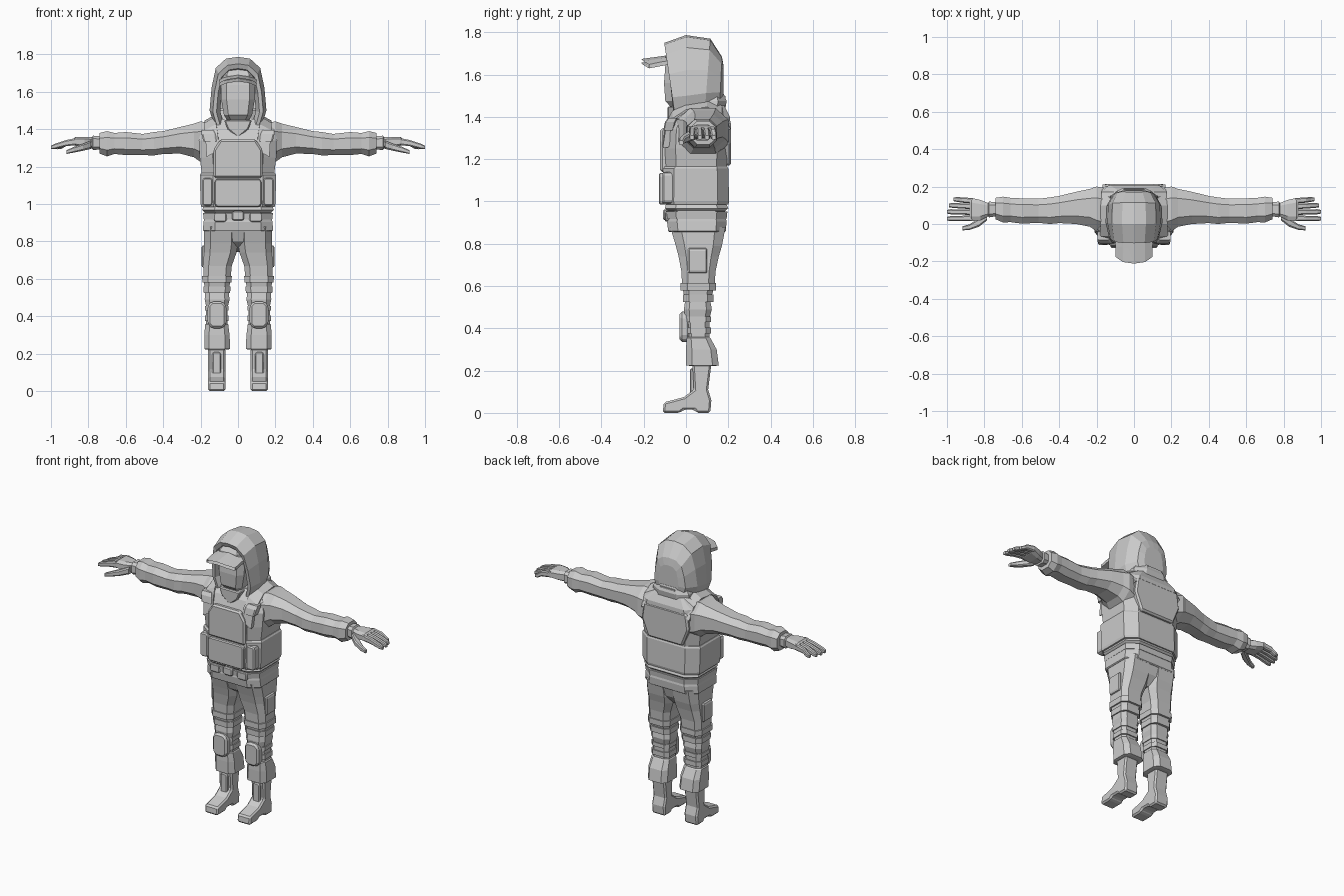
import bpy, bmesh
from mathutils import Vector


def finish(name, bm, mirror, bevel=0):
    bmesh.ops.recalc_face_normals(bm, faces=bm.faces)
    me = bpy.data.meshes.new(name)
    bm.to_mesh(me)
    bm.free()
    ob = bpy.data.objects.new(name, me)
    bpy.context.collection.objects.link(ob)
    if bevel:
        m = ob.modifiers.new("bevel", 'BEVEL')
        m.width, m.segments, m.limit_method = bevel, 1, 'ANGLE'
    if mirror:
        ob.modifiers.new("mirror", 'MIRROR')
    return ob


def place(axis, t, a, b):
    return {'x': (t, a, b), 'y': (a, t, b), 'z': (a, b, t)}[axis]


def skin(bm, rows, closed=True):
    n = len(rows[0])
    for r, s in zip(rows, rows[1:]):
        for i in range(n if closed else n - 1):
            j = (i + 1) % n
            bm.faces.new((r[i], r[j], s[j], s[i]))


def loft(name, rings, axis='z', c=0.6, mirror=False):
    """Chamfered-rectangle rings (t, a0, a1, b0, b1) joined along an axis."""
    bm = bmesh.new()
    rows = []
    for t, a0, a1, b0, b1 in rings:
        ca, cb, ha, hb = (a0 + a1) / 2, (b0 + b1) / 2, (a1 - a0) / 2, (b1 - b0) / 2
        rows.append([bm.verts.new(place(axis, t, ca + u * ha, cb + v * hb)) for u, v in
                     ((1, -c), (1, c), (c, 1), (-c, 1), (-1, c), (-1, -c), (-c, -1), (c, -1))])
    skin(bm, rows)
    bm.faces.new(rows[0])
    bm.faces.new(rows[-1])
    return finish(name, bm, mirror)


def prism(name, pts, axis, t0, t1, mirror=False, bevel=0.006):
    """Flat outline extruded along an axis."""
    bm = bmesh.new()
    rows = [[bm.verts.new(place(axis, t, a, b)) for a, b in pts] for t in (t0, t1)]
    skin(bm, rows)
    bm.faces.new(rows[0])
    bm.faces.new(rows[1])
    return finish(name, bm, mirror, bevel)


def plate(x0, x1, z0, z1, k):
    return [(x0, z0 + k), (x0 + k, z0), (x1 - k, z0), (x1, z0 + k),
            (x1, z1 - k), (x1 - k, z1), (x0 + k, z1), (x0, z1 - k)]


# Boots
prism("boot", [(-.11, 0), (-.03, 0), (-.01, .015), (.04, .015), (.05, 0), (.115, 0),
               (.12, .06), (.105, .11), (.12, .23), (.03, .23), (.037, .11),
               (-.01, .075), (-.065, .06), (-.105, .05)], 'x', .068, .16, True, .012)
prism("boot_tongue", plate(.09, .138, .08, .21, .01), 'y', .018, .05, True)

# Trouser legs, straps and knee pads
loft("trouser_leg", [(.222, .055, .17, .02, .14), (.225, .042, .18, 0, .155), (.30, .045, .18, 0, .145),
                     (.355, .052, .176, .003, .115), (.36, .056, .17, .008, .11), (.45, .055, .17, -.005, .112),
                     (.49, .045, .178, -.01, .122), (.53, .05, .176, -.004, .115), (.60, .04, .184, -.018, .135),
                     (.67, .033, .186, -.022, .14), (.74, .008, .182, -.035, .155),
                     (.79, .0, .182, -.048, .17), (.88, .0, .18, -.075, .187)], c=.62, mirror=True)
loft("pelvis", [(.745, -.02, .02, .03, .12), (.80, -.09, .09, -.045, .165), (.88, -.17, .17, -.077, .188)])
for z, x0, x1, y0, y1 in ((.595, .035, .19, -.025, .142), (.54, .042, .183, -.014, .13)):
    loft("thigh_strap", [(z - .015, x0, x1, y0, y1), (z + .02, x0 - .002, x1 + .002, y0, y1)], c=.62, mirror=True)
loft("knee_strap", [(.375, .05, .176, -.002, .118), (.405, .05, .176, -.002, .118)], c=.62, mirror=True)
loft("upper_knee_strap", [(.43, .05, .176, -.006, .118), (.455, .05, .176, -.006, .118)], c=.62, mirror=True)
prism("knee_pad", plate(.062, .162, .335, .48, .022), 'y', -.03, .02, True, .012)
prism("thigh_pocket", plate(.165, .196, .66, .78, .008), 'y', .01, .10, True)

# Jacket body
loft("torso", [(.95, -.18, .18, -.085, .185), (1.15, -.192, .192, -.095, .192), (1.25, -.205, .205, -.1, .198),
               (1.34, -.21, .21, -.098, .212), (1.40, -.195, .195, -.075, .208),
               (1.455, -.13, .13, -.03, .18)], c=.66)
loft("jacket_hem", [(.855, -.182, .182, -.08, .183), (.86, -.188, .188, -.084, .188),
                    (.905, -.184, .184, -.09, .192), (.96, -.175, .175, -.08, .18)], c=.66)
loft("belt", [(.918, -.183, .183, -.094, .192), (.952, -.187, .187, -.098, .196)], c=.66)
loft("jacket_roll", [(.955, -.178, .178, -.085, .185), (.968, -.192, .192, -.1, .2),
                     (.985, -.185, .185, -.095, .192)], c=.66)
prism("belt_buckle", plate(-.033, .033, .912, .962, .008), 'y', -.108, -.08)
prism("belt_pouch", plate(.06, .13, .905, .955, .008), 'y', -.1, -.06, True)

# Vest: wrap, plates, pouches and shoulder straps
loft("vest_wrap", [(.985, -.196, .196, -.108, .2), (1.0, -.2, .2, -.112, .204),
                   (1.155, -.204, .204, -.108, .2), (1.165, -.198, .198, -.1, .196)], c=.66)
prism("lower_front_plate", plate(-.125, .125, .985, 1.135, .012), 'y', -.128, -.07)
prism("chest_plate", [(-.13, 1.14), (.13, 1.14), (.13, 1.29), (.095, 1.345), (-.095, 1.345), (-.13, 1.29)],
      'y', -.122, -.06, bevel=.01)
prism("side_pouch", plate(.135, .192, .99, 1.14, .01), 'y', -.112, -.04, True, .012)
prism("back_plate", [(-.12, 1.17), (.12, 1.17), (.165, 1.28), (.15, 1.38), (-.15, 1.38), (-.165, 1.28)],
      'y', .15, .214, bevel=.01)
bm = bmesh.new()
rows = []
for x, y, z in ((.135, -.11, 1.27), (.14, -.098, 1.35), (.15, -.065, 1.41), (.145, .0, 1.452),
                (.145, .1, 1.465), (.14, .17, 1.435), (.135, .21, 1.36)):
    p = Vector((x, y, z))
    inward = (Vector((.12, .06, 1.30)) - p).normalized() * .03
    w = Vector((.033, 0, -.018))
    rows.append([bm.verts.new(q) for q in (p - w, p + w, p + w + inward, p - w + inward)])
skin(bm, rows)
bm.faces.new(rows[0])
bm.faces.new(rows[-1])
finish("shoulder_strap", bm, True)
loft("strap_buckle", [(1.335, .115, .185, -.108, -.06), (1.375, .12, .195, -.1, -.05),
                      (1.395, .13, .195, -.085, -.04)], c=.8, mirror=True)

# Sleeves
loft("sleeve", [(.14, -.06, .19, 1.20, 1.43), (.20, -.04, .20, 1.225, 1.442), (.235, -.015, .188, 1.25, 1.43),
                (.31, .0, .172, 1.27, 1.412), (.40, .005, .15, 1.268, 1.39), (.45, 0, .142, 1.26, 1.385),
                (.51, .006, .135, 1.262, 1.375), (.60, .002, .137, 1.262, 1.385), (.66, .01, .14, 1.268, 1.38),
                (.70, .008, .146, 1.255, 1.39), (.74, .025, .14, 1.27, 1.38),
                (.742, .045, .115, 1.295, 1.355)], 'x', .5, True)

# Gloved hands
loft("glove", [(.72, .045, .115, 1.295, 1.36), (.775, .035, .12, 1.288, 1.366), (.78, .04, .112, 1.297, 1.358),
               (.82, .02, .128, 1.30, 1.36), (.87, .015, .14, 1.312, 1.358), (.88, .02, .138, 1.318, 1.35)],
     'x', .6, True)
for i, (tip, end) in enumerate(((.015, 1.0), (.052, 1.0), (.086, .99), (.118, .965))):
    b = .017 + i * .031
    m = (b + tip) / 2
    loft("finger", [(.86, b, b + .029, 1.316, 1.354), (.92, m, m + .028, 1.309, 1.342),
                    (end - .02, tip, tip + .027, 1.295, 1.322), (end, tip + .004, tip + .023, 1.293, 1.312)],
         'x', .6, True)
loft("thumb", [(.785, .02, .06, 1.295, 1.34), (.83, -.015, .03, 1.285, 1.322),
               (.88, -.032, -.002, 1.275, 1.305), (.917, -.034, -.012, 1.268, 1.288)], 'x', .6, True)

# Neck, collar and face
loft("collar", [(1.345, -.09, .09, -.09, .14), (1.40, -.125, .125, -.07, .17), (1.455, -.115, .115, -.035, .182),
                (1.50, -.10, .10, .0, .188)], c=.5)
prism("scarf", [(0, 1.355), (.055, 1.40), (.075, 1.45), (-.075, 1.45), (-.055, 1.40)], 'y', -.088, 0)
loft("head", [(1.38, -.05, .05, -.03, .07), (1.445, -.055, .055, -.07, .08), (1.475, -.075, .075, -.098, .1),
              (1.56, -.09, .09, -.104, .12), (1.64, -.092, .092, -.098, .12), (1.70, -.085, .085, -.08, .1)], c=.68)

# Cap and peak
loft("cap", [(1.645, -.1, .1, -.098, .1), (1.69, -.1, .1, -.096, .1), (1.74, -.07, .07, -.06, .08)], c=.6)
bm = bmesh.new()
rows = []
for dz in (0, -.018):
    for x, yf in ((-.1, -.175), (-.06, -.203), (0, -.212), (.06, -.203), (.1, -.175)):
        sag = -2.6 * x * x + dz
        rows.append([bm.verts.new((x, -.06, 1.695 + sag)), bm.verts.new((x, -.12, 1.686 + sag)),
                     bm.verts.new((x, yf, 1.674 + sag))])
rows = rows[:5] + rows[:4:-1]
skin(bm, rows + rows[:1])
finish("cap_peak", bm, False)

# Hood: arches (half width, top z, bottom z, top y, bottom y) from inner rim to back
half = ((0, 1), (.42, .975), (.78, .84), (.93, .55), (1, .22), (.84, 0))
outline = [(-u, v) for u, v in half[:0:-1]] + list(half)
bm = bmesh.new()
rows = []
for w, zt, zb, yt, yb in ((.095, 1.70, 1.44, -.02, -.02), (.115, 1.725, 1.425, -.092, -.06),
                          (.135, 1.75, 1.42, -.103, -.054), (.152, 1.787, 1.42, 0, .01),
                          (.148, 1.77, 1.44, .115, .09), (.11, 1.685, 1.47, .170, .160),
                          (.07, 1.64, 1.49, .178, .176)):
    rows.append([bm.verts.new((u * w, yb + (yt - yb) * v, zb + (zt - zb) * v)) for u, v in outline])
skin(bm, rows, closed=False)
bm.faces.new(rows[-1])
finish("hood", bm, False)
loft("hood_fold", [(1.43, -.13, .13, .03, .185), (1.475, -.125, .125, .03, .192), (1.51, -.10, .10, .04, .178)], c=.5)
